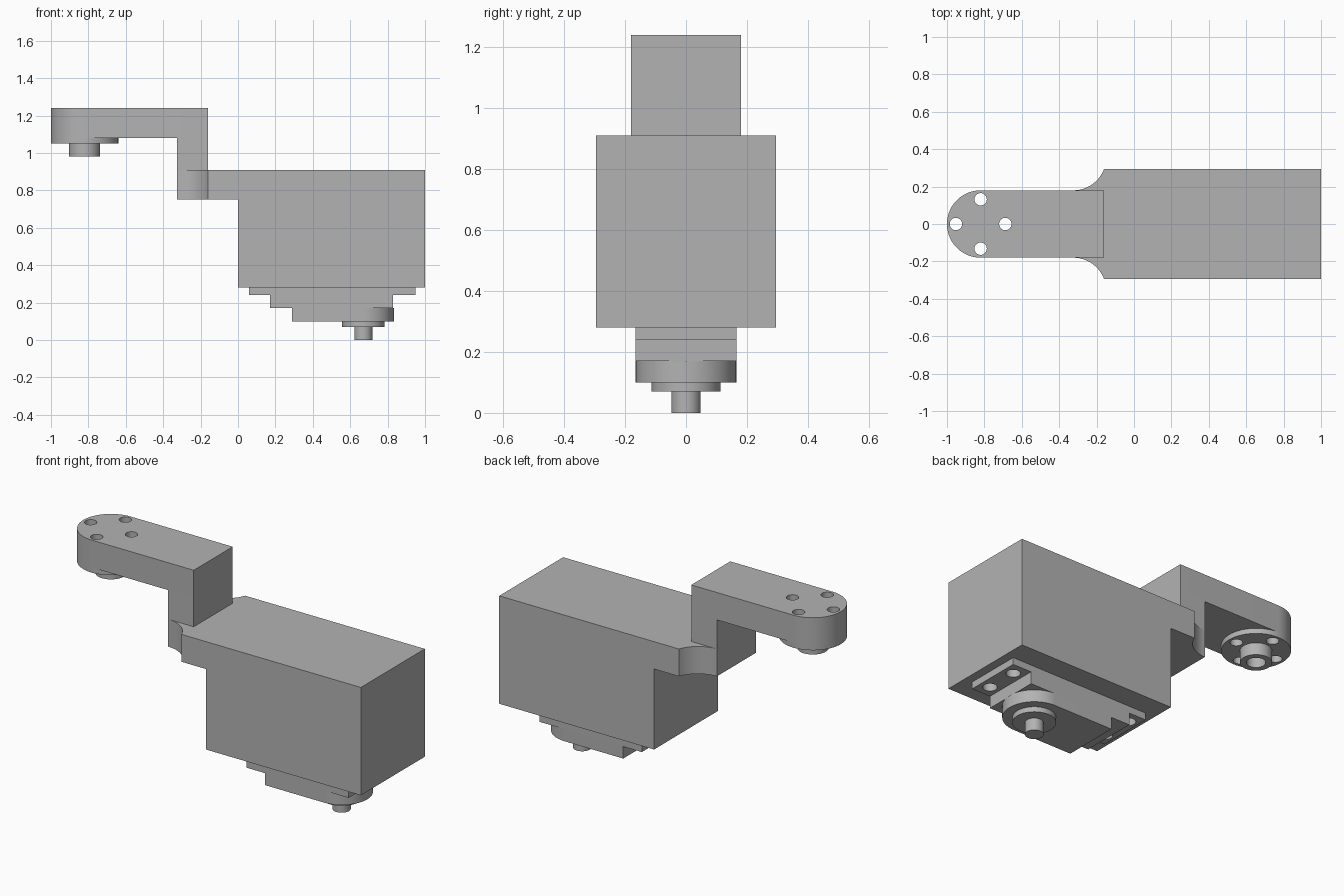
import bpy, bmesh
from math import sin, cos, pi, radians, asin

if "Cube" in bpy.data.objects:
    bpy.data.objects.remove(bpy.data.objects["Cube"], do_unlink=True)

grey = bpy.data.materials.new("plain grey")
grey.use_nodes = True
grey.diffuse_color = (0.45, 0.45, 0.45, 1)
grey.node_tree.nodes["Principled BSDF"].inputs["Base Color"].default_value = grey.diffuse_color


def arc(cx, cy, r, start, end, n):
    return [(cx + r * cos(start + (end - start) * i / n),
             cy + r * sin(start + (end - start) * i / n)) for i in range(n + 1)]


def circle(cx, cy, r, n=64):
    return arc(cx, cy, r, 0, 2 * pi, n)[:-1]


def rect(x0, x1, w):
    return [(x0, -w), (x1, -w), (x1, w), (x0, w)]


def prism(name, outline, z0, z1):
    """Extrude a plan outline from z0 up to z1."""
    bm = bmesh.new()
    base = bm.faces.new([bm.verts.new((x, y, z0)) for x, y in outline])
    top = bmesh.ops.extrude_face_region(bm, geom=[base])["geom"]
    bmesh.ops.translate(bm, vec=(0, 0, z1 - z0),
                        verts=[v for v in top if isinstance(v, bmesh.types.BMVert)])
    bmesh.ops.recalc_face_normals(bm, faces=bm.faces)
    mesh = bpy.data.meshes.new(name)
    bm.to_mesh(mesh)
    bm.free()
    mesh.materials.append(grey)
    obj = bpy.data.objects.new(name, mesh)
    bpy.context.collection.objects.link(obj)
    return obj


def drill(parts, holes, r, z0, z1):
    """Cut round holes through each of the parts."""
    for x, y in holes:
        cutter = prism("hole_cutter", circle(x, y, r, 32), z0, z1)
        cutter.hide_render = True
        for part in parts:
            mod = part.modifiers.new("hole", "BOOLEAN")
            mod.operation, mod.solver, mod.object = "DIFFERENCE", "EXACT", cutter
            bpy.context.view_layer.objects.active = part
            bpy.ops.object.modifier_apply(modifier=mod.name)
        bpy.data.objects.remove(cutter, do_unlink=True)


# Key plan sizes
body_w, arm_w, foot_w = 0.295, 0.18, 0.165
arm_x, shaft_x = -0.82, 0.67
step_back, step_front = -0.325, -0.16

# Main housing and flared shelf joining it to the arm
body = prism("motor_housing", rect(0, 1, body_w), 0.28, 0.91)
run, rise = step_front - step_back, body_w - arm_w
flare_r = (run ** 2 + rise ** 2) / (2 * rise)
flare = arc(step_back, arm_w + flare_r, flare_r, -pi / 2, -pi / 2 + asin(run / flare_r), 20)
side = flare + [(0, body_w)]
shelf = prism("flared_shelf", side + [(x, -y) for x, y in reversed(side)], 0.75, 0.91)

# Stepped arm with a rounded end
upright = prism("arm_upright", rect(step_back, step_front, arm_w), 0.91, 1.08)
end = arc(arm_x, 0, arm_w, pi / 2, 3 * pi / 2, 48)
arm = prism("arm_beam", end + [(step_front, -arm_w), (step_front, arm_w)], 1.08, 1.24)
pad = prism("arm_pad", circle(arm_x, 0, arm_w, 96), 1.05, 1.08)
boss = prism("arm_boss", circle(arm_x, 0, 0.083), 0.98, 1.05)
d = 0.132
drill([arm, pad], [(arm_x - d, 0), (arm_x + d, 0), (arm_x, d), (arm_x, -d)], 0.033, 1, 1.3)
drill([boss, pad], [(arm_x, 0)], 0.05, 0.9, 1.065)

# Stepped plates under the housing
plate = prism("mounting_plate", rect(0.06, 0.95, foot_w), 0.24, 0.28)
block = prism("gear_block", rect(0.17, 0.83, foot_w), 0.17, 0.24)
nose = arc(shaft_x, 0, foot_w, -pi / 2, pi / 2, 48)
cover = prism("rounded_gear_cover", nose + [(0.29, foot_w), (0.29, -foot_w)], 0.10, 0.17)
hub = prism("shaft_collar", circle(shaft_x, 0, 0.113), 0.07, 0.10)
shaft = prism("output_shaft", circle(shaft_x, 0, 0.048), 0, 0.07)
drill([plate, body], [(x, y) for x in (0.115, 0.89) for y in (-0.093, 0.093)], 0.038, 0.2, 0.34)

# Smooth the round walls and keep edges crisp
for obj in (body, shelf, upright, arm, pad, boss, plate, block, cover, hub, shaft):
    bpy.ops.object.select_all(action="DESELECT")
    obj.select_set(True)
    bpy.context.view_layer.objects.active = obj
    bpy.ops.object.shade_smooth_by_angle(angle=radians(30))
